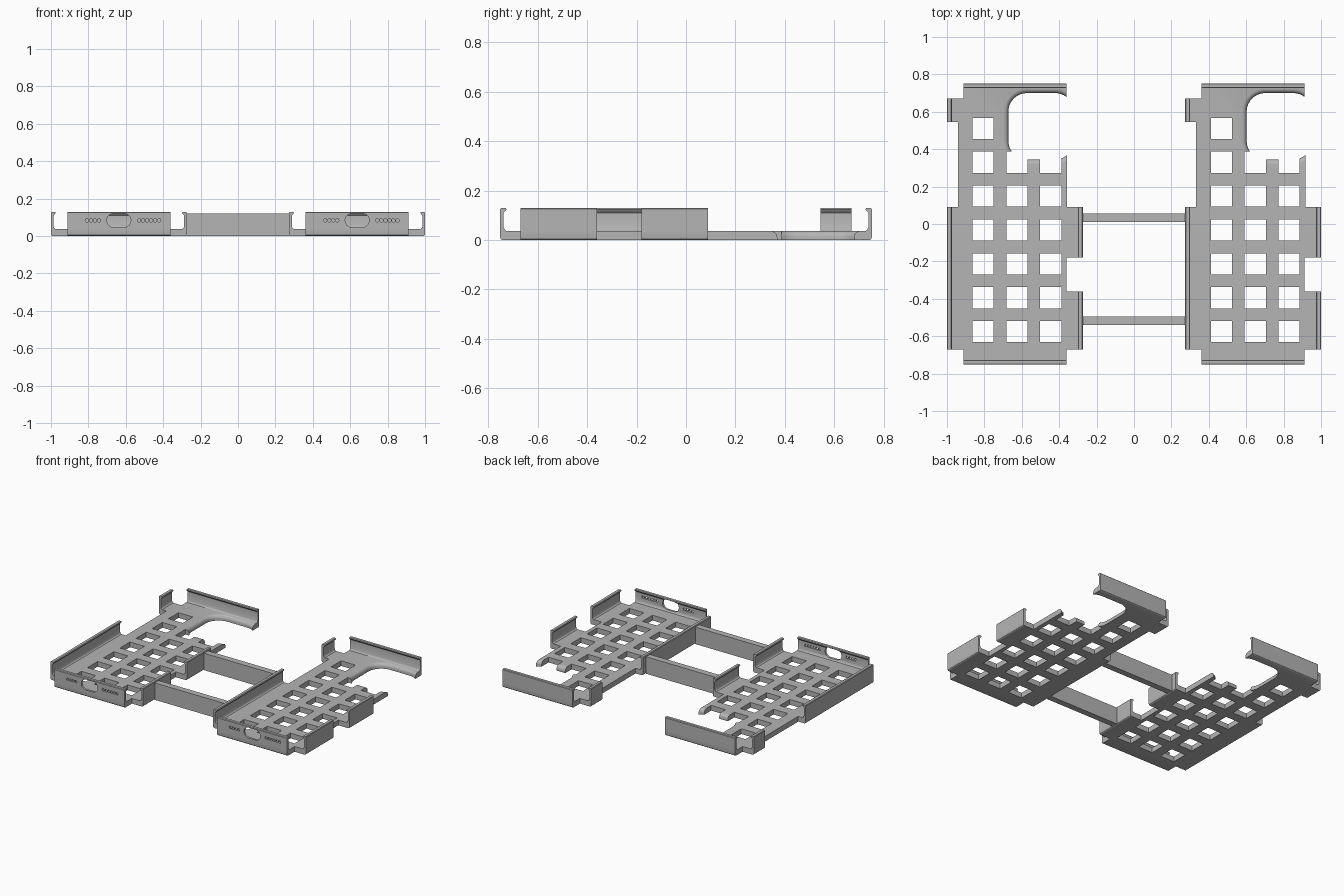
import bpy, bmesh, math
from mathutils import Vector

cube = bpy.data.objects.get("Cube")
if cube:
    bpy.data.objects.remove(cube)

grey = bpy.data.materials.new("plain grey")
grey.use_nodes = True
colour = (0.46, 0.46, 0.46, 1)
grey.diffuse_color = colour
grey.node_tree.nodes["Principled BSDF"].inputs["Base Color"].default_value = colour

BASE, W, L = 0.037, 0.363, 0.752     # plate height, tray half width and half length
END = 0.275                          # half width of the end walls
PITCH, HOLE = 0.181, 0.113           # grid of square openings


def loft(bm, loops):
    """Skin a closed solid through matching point loops."""
    rings = [[bm.verts.new(p) for p in loop] for loop in loops]
    n = len(rings[0])
    for a, b in zip(rings, rings[1:]):
        for i in range(n):
            j = (i + 1) % n
            bm.faces.new((a[i], a[j], b[j], b[i]))
    bm.faces.new(rings[0][::-1])
    bm.faces.new(rings[-1])


def finish(name, bm):
    bmesh.ops.recalc_face_normals(bm, faces=bm.faces)
    mesh = bpy.data.meshes.new(name)
    bm.to_mesh(mesh)
    bm.free()
    mesh.materials.append(grey)
    obj = bpy.data.objects.new(name, mesh)
    bpy.context.collection.objects.link(obj)
    return obj


def cut(obj, cutter):
    """Subtract the cutter and discard it."""
    mod = obj.modifiers.new("cut", "BOOLEAN")
    mod.operation, mod.solver, mod.object = "DIFFERENCE", "EXACT", cutter
    bpy.context.view_layer.update()
    deps = bpy.context.evaluated_depsgraph_get()
    mesh = bpy.data.meshes.new_from_object(obj.evaluated_get(deps))
    obj.modifiers.clear()
    obj.data = mesh
    bpy.data.objects.remove(cutter)


def box(bm, x0, x1, y0, y1, z0, z1):
    loft(bm, [[(x0, y0, z), (x1, y0, z), (x1, y1, z), (x0, y1, z)] for z in (z0, z1)])


def rounded(x0, x1, y0, y1, r, grow=0.0, steps=10):
    """Rounded rectangle outline, optionally grown outwards."""
    pts = []
    corners = ((x1 - r, y1 - r), (x0 + r, y1 - r), (x0 + r, y0 + r), (x1 - r, y0 + r))
    for k, (cx, cy) in enumerate(corners):
        for i in range(steps + 1):
            a = (k + i / steps) * math.pi / 2
            pts.append((cx + (r + grow) * math.cos(a), cy + (r + grow) * math.sin(a)))
    return pts


def make_plate(name):
    # stepped outline with extruded thickness
    outline = [(-END, -L), (END, -L), (END, -.67), (W, -.67), (W, -.36), (END, -.36),
               (END, -.18), (W, -.18), (W, .09), (.28, .09), (.28, .5), (END, .5),
               (END, L), (-END, L), (-END, .67), (-W, .67), (-W, .545), (-.305, .545),
               (-.305, .09), (-W, .09), (-W, -.67), (-END, -.67)]
    bm = bmesh.new()
    loft(bm, [[(x, y, z) for x, y in outline] for z in (0, BASE)])
    # soften the underside along the walls
    edges = []
    for e in bm.edges:
        mid = (e.verts[0].co + e.verts[1].co) / 2
        if mid.z < .001 and (abs(mid.x) > W - .001 or abs(mid.y) > L - .001):
            edges.append(e)
    bmesh.ops.bevel(bm, geom=edges, offset=.01, segments=3, profile=.5, affect="EDGES")
    plate = finish(name, bm)

    # square openings
    bm = bmesh.new()
    for col in range(3):
        for row in range(7):
            if row == 6 and col:
                continue
            x, y = -.17 + (col - 0) * PITCH, -.575 + row * PITCH
            box(bm, x - HOLE / 2, x + HOLE / 2, y - HOLE / 2, y + HOLE / 2, -.02, .06)
    cut(plate, finish("hole_cutter", bm))

    # large corner opening with a rounded upper rim
    rim = .025
    levels = [(-.02, 0)]
    for i in range(6):
        a = i / 5 * math.pi / 2
        levels.append((BASE - rim + rim * math.sin(a), rim * (1 - math.cos(a))))
    levels.append((.06, rim))
    bm = bmesh.new()
    loft(bm, [[(x, y, z) for x, y in rounded(-.035, .315, .345, .70, .1, g)]
              for z, g in levels])
    cut(plate, finish("opening_cutter", bm))
    return plate


# wall section: inward distance and height, with a lip on top and a fillet at the foot
SECTION = [(0, .03), (0, .125), (.004, .129), (.022, .129), (.026, .124), (.022, .118),
           (.014, .11), (.014, .052), (.018, .042), (.026, .036), (.026, .03)]


def make_wall(name, start, end):
    a, b = Vector((*start, 0)), Vector((*end, 0))
    d = (b - a).normalized()
    inward = Vector((-d.y, d.x, 0))
    bm = bmesh.new()
    loft(bm, [[p + inward * s + Vector((0, 0, z)) for s, z in SECTION] for p in (a, b)])
    return finish(name, bm)


def cut_ports(wall):
    # central slot and two rows of small round holes
    y0, y1, z = -L - .05, -L + .06, .084
    bm = bmesh.new()
    slot = rounded(-.064, .064, z - .037, z + .037, .0365, steps=8)
    loft(bm, [[(x, y, h) for x, h in slot] for y in (y0, y1)])
    for x in [-.171 + .0215 * i for i in range(4)] + [.108 + .0215 * i for i in range(6)]:
        ring = [(x + .009 * math.cos(i * math.pi / 6), z + .009 * math.sin(i * math.pi / 6))
                for i in range(12)]
        loft(bm, [[(u, y, h) for u, h in ring] for y in (y0, y1)])
    cut(wall, finish("port_cutter", bm))


WALLS = {
    "front_wall": ((-END, -L), (END, -L)),
    "back_wall": ((END, L), (-END, L)),
    "inner_front_wall": ((W, -.67), (W, -.36)),
    "inner_middle_wall": ((W, -.18), (W, .09)),
    "outer_back_wall": ((-W, .67), (-W, .545)),
    "outer_long_wall": ((-W, .09), (-W, -.67)),
}

# two identical trays side by side
parts = []
for side, offset in (("right", -.637), ("left", .637)):
    tray = [make_plate(side + "_tray_plate")]
    for label, (start, end) in WALLS.items():
        wall = make_wall(side + "_tray_" + label, start, end)
        if label == "front_wall":
            cut_ports(wall)
        tray.append(wall)
    for obj in tray:
        obj.location.x = offset
    parts += tray

# connecting bars
for label, y in (("back", .033), ("front", -.517)):
    bm = bmesh.new()
    box(bm, -.275, .275, y - .022, y + .022, 0, .12)
    parts.append(finish(label + "_connecting_bar", bm))

# smooth the rounded rims and keep the edges crisp
bpy.ops.object.select_all(action="DESELECT")
for obj in parts:
    obj.select_set(True)
bpy.context.view_layer.objects.active = parts[0]
bpy.ops.object.shade_smooth_by_angle(angle=math.radians(30))
